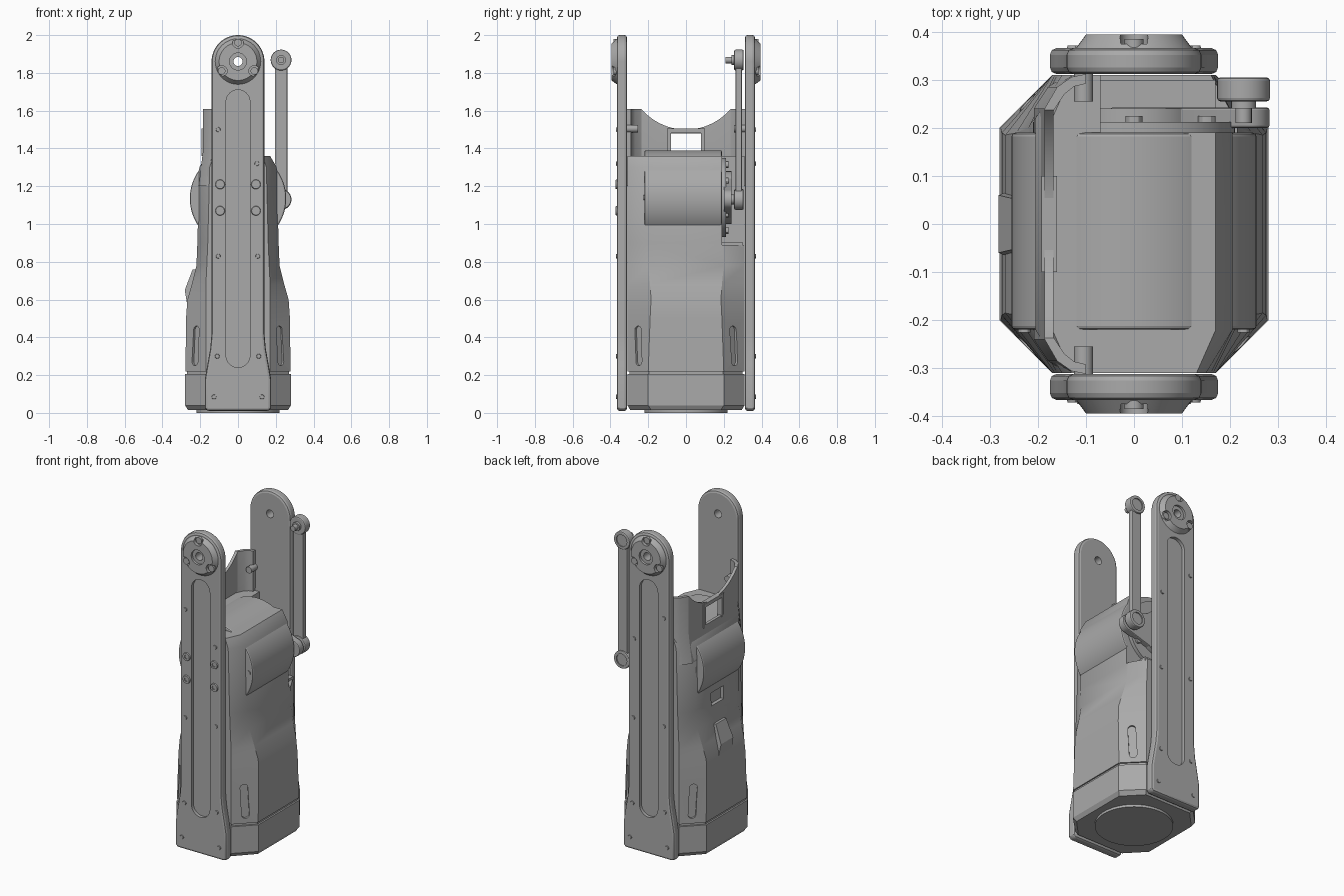
import bpy, bmesh
from math import sin, cos, pi, radians
from mathutils import Vector, Matrix

cube = bpy.data.objects.get("Cube")
if cube:
    bpy.data.objects.remove(cube, do_unlink=True)


def material(name, value):
    m = bpy.data.materials.new(name)
    m.use_nodes = True
    colour = (value, value, value, 1)
    m.diffuse_color = colour
    m.node_tree.nodes["Principled BSDF"].inputs["Base Color"].default_value = colour
    return m


GREY = material("machined grey", 0.4)


def finish(name, bm, smooth=True):
    bmesh.ops.recalc_face_normals(bm, faces=bm.faces)
    mesh = bpy.data.meshes.new(name)
    bm.to_mesh(mesh)
    bm.free()
    ob = bpy.data.objects.new(name, mesh)
    bpy.context.collection.objects.link(ob)
    mesh.materials.append(GREY)
    activate(ob)
    if smooth:
        bpy.ops.object.shade_smooth_by_angle(angle=radians(30))
    return ob


def activate(ob):
    bpy.ops.object.select_all(action='DESELECT')
    ob.select_set(True)
    bpy.context.view_layer.objects.active = ob


def loft(name, rings):
    """Skin a stack of equal point rings and cap both ends."""
    bm = bmesh.new()
    rows = [[bm.verts.new(p) for p in ring] for ring in rings]
    n = len(rows[0])
    for a, b in zip(rows, rows[1:]):
        for i in range(n):
            j = (i + 1) % n
            bm.faces.new((a[i], a[j], b[j], b[i]))
    bm.faces.new(rows[0])
    bm.faces.new(rows[-1])
    return finish(name, bm)


def prism_y(name, outline, y0, y1):
    return loft(name, [[(x, y, z) for x, z in outline] for y in (y0, y1)])


def arc(cx, cz, r, a0, a1, n=20):
    return [(cx + r * cos(radians(a0 + (a1 - a0) * i / n)),
             cz + r * sin(radians(a0 + (a1 - a0) * i / n))) for i in range(n + 1)]


def capsule(x, z0, z1, r):
    return arc(x, z1 - r, r, 0, 180) + arc(x, z0 + r, r, 180, 360)


def disc(name, x, z, y0, y1, r0, r1=None, n=40):
    r1 = r0 if r1 is None else r1
    return loft(name, [[(x + r * cos(2 * pi * i / n), y, z + r * sin(2 * pi * i / n))
                        for i in range(n)] for y, r in ((y0, r0), (y1, r1))])


def box(name, x0, x1, y0, y1, z0, z1):
    return loft(name, [[(x0, y0, z), (x1, y0, z), (x1, y1, z), (x0, y1, z)] for z in (z0, z1)])


def cut(ob, *cutters):
    for c in cutters:
        c.hide_render = True
        mod = ob.modifiers.new("cut", 'BOOLEAN')
        mod.operation, mod.object, mod.solver = 'DIFFERENCE', c, 'EXACT'
        activate(ob)
        bpy.ops.object.modifier_apply(modifier=mod.name)
        bpy.data.objects.remove(c, do_unlink=True)
    activate(ob)
    bpy.ops.object.shade_smooth_by_angle(angle=radians(30))


def bevel(ob, width, segments=2):
    mod = ob.modifiers.new("bevel", 'BEVEL')
    mod.width, mod.segments, mod.limit_method = width, segments, 'ANGLE'
    mod.angle_limit = radians(40)
    activate(ob)
    bpy.ops.object.modifier_apply(modifier=mod.name)
    bpy.ops.object.shade_smooth_by_angle(angle=radians(30))


def octagon(z, hx, fx, fy, hy=0.31):
    """Chamfered rectangle: half sizes hx, hy with flats fx, fy."""
    quad = [(hx, -fy), (hx, fy), (fx, hy), (-fx, hy), (-hx, fy), (-hx, -fy), (-fx, -hy), (fx, -hy)]
    return [(x, y, z) for x, y in quad]


# Base cap, foot and main body
base = loft("base_cap", [octagon(0.015, 0.265, 0.16, 0.185, 0.295), octagon(0.04, 0.28, 0.17, 0.2),
                         octagon(0.205, 0.28, 0.17, 0.2)])
loft("base_seam", [octagon(z, 0.27, 0.165, 0.195, 0.3) for z in (0.2, 0.23)])
foot = loft("foot_pad", [[(0.22 * cos(i * pi / 32), 0.22 * sin(i * pi / 32), z) for i in range(64)]
                         for z in (0.0, 0.02)])
body = loft("body_shell", [octagon(0.22, 0.278, 0.17, 0.2), octagon(0.5, 0.275, 0.17, 0.19),
                           octagon(0.6, 0.268, 0.17, 0.185), octagon(0.68, 0.245, 0.17, 0.19),
                           octagon(0.78, 0.22, 0.165, 0.2), octagon(0.9, 0.215, 0.16, 0.21),
                           octagon(1.3, 0.205, 0.15, 0.22), octagon(1.36, 0.17, 0.13, 0.22)])
cut(body, box("crank_bay", -0.07, 0.4, 0.19, 0.4, 0.89, 1.5),
    box("latch_pocket", -0.3, -0.195, -0.06, 0.06, 0.87, 0.95))

# Long grip slots in the four slanted corners
for sx in (-1, 1):
    for sy in (-1, 1):
        slot = prism_y("grip_slot", capsule(0, -0.105, 0.105, 0.022), -0.012, 0.03)
        slot.matrix_world = (Matrix.Translation((sx * 0.223, sy * 0.252, 0.355))
                             @ Matrix.Rotation(radians(-sx * sy * 45 + (90 - sy * 90)), 4, 'Z')
                             @ Matrix.Rotation(radians(3 * sx), 4, 'Y'))
        bpy.context.view_layer.update()
        cut(body, slot)

# Latch wedge on the right flank
loft("latch_wedge", [[(-0.2, s * 0.065, 0.55), (-0.27, s * 0.065, 0.58), (-0.282, s * 0.06, 0.65),
                      (-0.24, s * 0.05, 0.76), (-0.2, s * 0.05, 0.76)] for s in (-1, 1)])

# Motor drum
drum = disc("motor_drum", 0, 1.135, -0.22, 0.19, 0.255, n=72)
bevel(drum, 0.008)
for sx in (-1, 1):
    disc("drum_screw", sx * 0.228, 1.14, -0.226, -0.21, 0.013, n=12)

# Curved guard wall rising above the drum on the right flank
half = [(-0.1, 0.312), (-0.13, 0.306), (-0.16, 0.285), (-0.186, 0.24)]
inner = [(-0.168, 0.235), (-0.145, 0.27), (-0.125, 0.286), (-0.1, 0.292)]
section = half + [(x, -y) for x, y in reversed(half)]
section += [(x, -y) for x, y in reversed(inner)] + inner
guard = loft("guard_wall", [[(x * k, y, z) for x, y in section] for z, k in ((1.2, 1.12), (1.38, 1), (1.61, 1))])
dip = disc("guard_dip", 0, 0, -0.3, 0.3, 0.31, n=80)
dip.matrix_world = Matrix.Translation((-0.2, 0, 1.81)) @ Matrix.Rotation(pi / 2, 4, 'Z')
window = box("guard_window", -0.4, 0.1, -0.08, 0.08, 1.37, 1.48)
bpy.context.view_layer.update()
cut(guard, dip, window)
for s in (-1, 1):
    disc("guard_standoff", -0.105, 1.505, s * 0.315, s * 0.255, 0.02, n=16)
    box("window_rim", -0.192, -0.16, s * 0.09 - 0.01, s * 0.09 + 0.01, 1.36, 1.505)
box("window_bar", -0.192, -0.16, -0.1, 0.1, 1.483, 1.505)

# Front and back side plates with their hubs and screws
plate_half = [(0.165, 0.01), (0.175, 0.025), (0.175, 0.18), (0.163, 0.25), (0.147, 0.34), (0.14, 0.42)]
outline = plate_half + arc(0, 1.86, 0.14, 0, 180, 36) + [(-x, z) for x, z in reversed(plate_half)]
small = [(-0.105, 1.5), (0.1, 1.32), (-0.105, 0.83), (0.105, 0.83), (-0.11, 0.3), (0.11, 0.3),
         (-0.127, 0.085), (0.127, 0.085)]
for s, side in ((-1, "front"), (1, "back")):
    plate = prism_y(side + "_plate", outline, s * 0.312, s * 0.366)
    bevel(plate, 0.014)
    cut(plate, prism_y("recess", capsule(0, 0.24, 1.71, 0.063), s * 0.346, s * 0.4),
        disc("bore", 0, 1.86, s * 0.2, s * 0.5, 0.024, n=24))
    hub = disc(side + "_hub", 0, 1.86, s * 0.36, s * 0.394, 0.125, 0.1, n=48)
    cut(hub, disc("bore", 0, 1.86, s * 0.3, s * 0.5, 0.024, n=24),
        disc("counterbore", 0, 1.86, s * 0.38, s * 0.5, 0.045, n=32),
        *[disc("notch", 0.1 * cos(a), 1.86 + 0.1 * sin(a), s * 0.375, s * 0.5, 0.029, n=20)
          for a in (pi / 2, pi * 7 / 6, pi * 11 / 6)])
    for a in (pi / 2, pi * 7 / 6, pi * 11 / 6):
        disc("hub_screw", 0.1 * cos(a), 1.86 + 0.1 * sin(a), s * 0.36, s * 0.385, 0.02, n=16)
    for x, z in small:
        disc("plate_screw", x, z, s * 0.36, s * 0.371, 0.014, 0.011, n=12)
    if s < 0:
        for x in (-0.095, 0.095):
            for z in (1.07, 1.21):
                bolt = disc("plate_bolt", x, z, -0.36, -0.374, 0.027, 0.023, n=20)
                cut(bolt, disc("socket", x, z, -0.368, -0.4, 0.012, n=6))

# Motor flange and crank
disc("motor_flange", 0, 1.14, 0.185, 0.212, 0.21, n=56)
disc("crank_hub", 0, 1.14, 0.2, 0.24, 0.14, n=40)
for i in range(6):
    a = i * pi / 3 + pi / 6
    disc("flange_screw", 0.175 * cos(a), 1.14 + 0.175 * sin(a), 0.205, 0.225, 0.018, n=12)
crank = arc(0.23, 1.13, 0.052, -80, 80) + [(0.05, 1.26), (-0.05, 1.2), (-0.05, 1.08), (0.05, 1.02)]
bevel(prism_y("crank_arm", crank, 0.2, 0.242), 0.005)
box("bay_floor", -0.07, 0.17, 0.19, 0.3, 0.88, 0.905)

# Push rod between crank and upper joint
bevel(prism_y("push_rod", capsule(0.228, 1.1, 1.9, 0.033), 0.262, 0.296), 0.006)
for z in (1.13, 1.868):
    eye = disc("rod_eye", 0.228, z, 0.255, 0.305, 0.055, n=40)
    bevel(eye, 0.007)
    cut(eye, disc("eye_recess", 0.228, z, 0.298, 0.33, 0.036, n=32))
    disc("rod_pin", 0.228, z, 0.21, 0.26, 0.017, n=20)
    disc("pin_collar", 0.228, z, 0.24, 0.257, 0.026, n=20)
